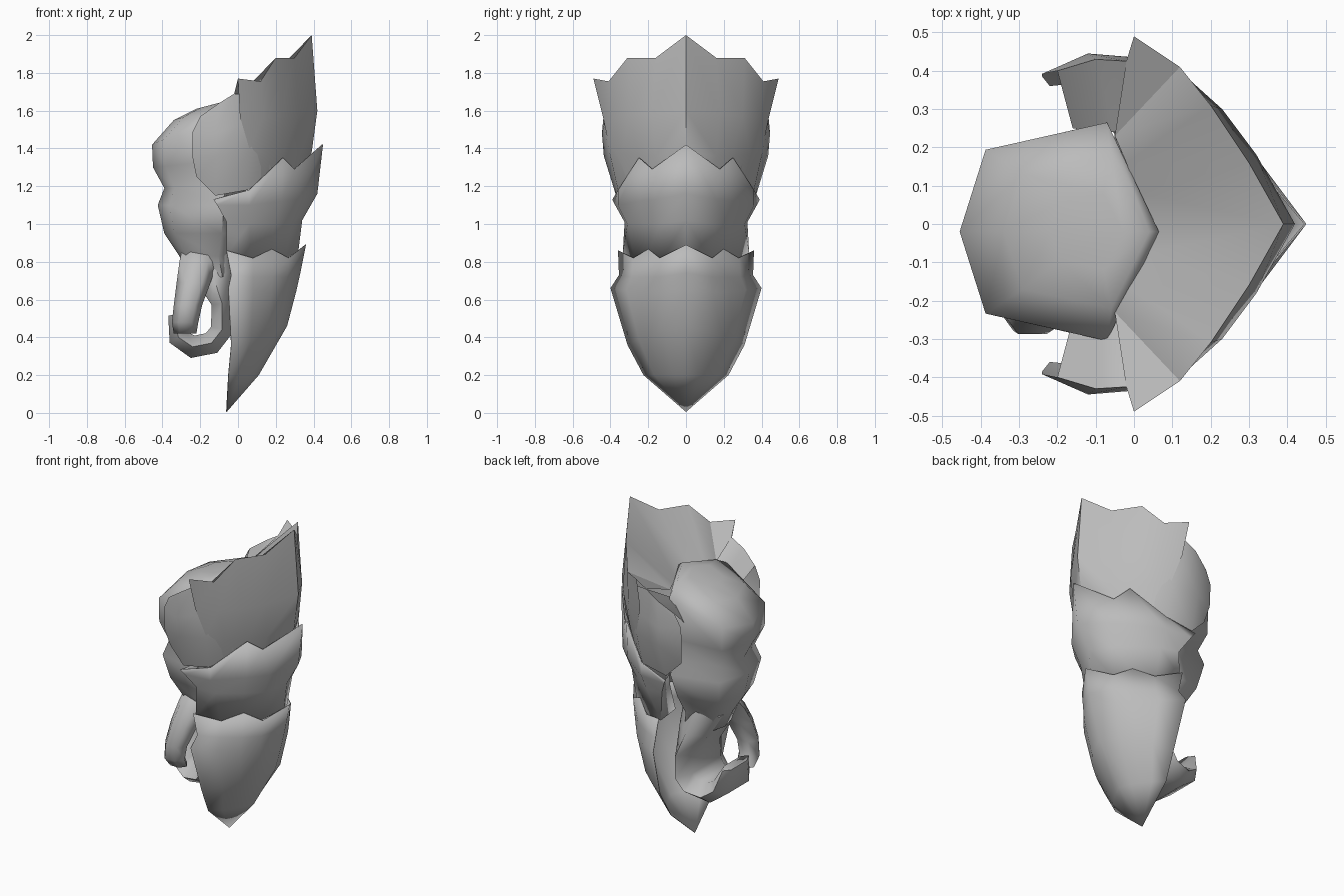
import bpy, bmesh, math
from mathutils import Vector

mat = bpy.data.materials.new("plain grey")
mat.diffuse_color = (0.5, 0.5, 0.5, 1)


def finish(bm, name, thickness=0, angle=40):
    """Turn a bmesh into a shaded object."""
    bmesh.ops.remove_doubles(bm, verts=bm.verts, dist=1e-4)
    bmesh.ops.recalc_face_normals(bm, faces=bm.faces)
    me = bpy.data.meshes.new(name)
    bm.to_mesh(me)
    bm.free()
    me.materials.append(mat)
    ob = bpy.data.objects.new(name, me)
    bpy.context.collection.objects.link(ob)
    if thickness:
        m = ob.modifiers.new("thickness", 'SOLIDIFY')
        m.thickness = thickness
        m.offset = -1
    bpy.ops.object.select_all(action='DESELECT')
    ob.select_set(True)
    bpy.context.view_layer.objects.active = ob
    bpy.ops.object.shade_smooth_by_angle(angle=math.radians(angle))
    return ob


def plate(name, rows, thickness=0.006, angle=50):
    """Skin equal rows of points and mirror them front to back."""
    bm = bmesh.new()
    for s in (1, -1):
        vs = [[bm.verts.new((x, s * y, z)) for x, y, z in r] for r in rows]
        for a, b in zip(vs, vs[1:]):
            for i in range(len(a) - 1):
                bm.faces.new((a[i], a[i + 1], b[i + 1], b[i]))
    return finish(bm, name, thickness, angle)


def loft(name, rings, angle=75):
    """Skin closed rings and cap both ends."""
    bm = bmesh.new()
    vs = [[bm.verts.new(p) for p in r] for r in rings]
    n = len(vs[0])
    for a, b in zip(vs, vs[1:]):
        for i in range(n):
            j = (i + 1) % n
            bm.faces.new((a[i], a[j], b[j], b[i]))
    bm.faces.new(vs[0])
    bm.faces.new(vs[-1])
    return finish(bm, name, angle=angle)


# Crown plate: pointed upper guard with flared ears
rim = [(.39, 0, 2), (.30, .16, 1.88), (.2, .31, 1.88), (.12, .41, 1.755), (0, .49, 1.77)]
plate("upper_plate", [
    rim,
    [(.42, 0, 1.6), (.32, .18, 1.58), (.23, .30, 1.57), (.13, .39, 1.56), (.01, .44, 1.57)],
    [(.39, 0, 1.38), (.31, .16, 1.36), (.23, .24, 1.36), (.15, .34, 1.37), (.06, .405, 1.40)],
    [(.33, 0, 1.2), (.27, .14, 1.2), (.2, .22, 1.2), (.14, .29, 1.2), (.05, .35, 1.2)]], 0)

# Hollow of the crown, sloping from the rim down to the arm
plate("upper_plate_lining", [
    rim,
    [(.03, 0, 1.6), (.01, .08, 1.61), (-.02, .16, 1.62), (-.05, .23, 1.62), (-.02, .425, 1.69)]],
    0, 30)

# Side wings of the upper guard, with a shelf back to the arm
plate("upper_side_wing", [
    [(.06, .3, 1.6), (-.05, .24, 1.58), (-.1, .24, 1.54), (-.16, .25, 1.45)],
    [(.08, .40, 1.68), (-.02, .425, 1.69), (-.1, .43, 1.64), (-.2, .4, 1.57)],
    [(.11, .38, 1.5), (0, .435, 1.52), (-.12, .445, 1.48), (-.24, .392, 1.49)],
    [(.15, .33, 1.36), (.06, .405, 1.38), (-.11, .435, 1.36), (-.24, .385, 1.35)],
    [(.19, .26, 1.26), (.05, .36, 1.18), (-.12, .37, 1.15), (-.22, .36, 1.25)]], 0, 45)

# Middle plate
plate("middle_plate", [
    [(.45, 0, 1.42), (.30, .18, 1.29), (.24, .25, 1.35), (.06, .36, 1.18), (-.13, .39, 1.13), (-.06, .25, 1.15)],
    [(.42, 0, 1.16), (.33, .16, 1.13), (.23, .25, 1.12), (.06, .36, 1.1), (-.11, .375, 1.1), (-.06, .25, 1.1)],
    [(.34, 0, 1.02), (.28, .14, 1), (.19, .22, 1), (.06, .31, 1), (-.06, .325, 1.01), (-.03, .2, 1)],
    [(.32, 0, .86), (.25, .13, .81), (.17, .2, .84), (.07, .27, .8), (-.06, .335, .84), (-.04, .16, .84)]])

# Lower plate: keeled blade running to a point
plate("lower_plate", [
    [(.36, 0, .89), (.27, .14, .82), (.18, .2, .867), (.08, .28, .82), (-.06, .36, .86)],
    [(.33, 0, .74), (.26, .14, .72), (.18, .22, .72), (.08, .29, .72), (-.035, .355, .73)],
    [(.31, 0, .65), (.25, .14, .64), (.18, .23, .64), (.08, .315, .65), (-.05, .40, .66)],
    [(.26, 0, .46), (.21, .12, .43), (.15, .19, .41), (.07, .25, .39), (-.035, .31, .36)],
    [(.11, 0, .2), (.08, .07, .2), (.05, .12, .2), (.01, .17, .2), (-.05, .225, .2)],
    [(-.06, 0, .005)] * 5], 0.004, 70)

# Arm: six-sided muscle shape with a sloping domed cap
# each ring: height, min x, max x, half depth, slope
hexagon = [(0, 0), (.13, .75), (.74, 1), (1, 0), (.74, -1), (.13, -.75)]
arm = [(.72, -.26, -.02, .15, 0), (.83, -.31, -.03, .17, 0), (.95, -.39, .02, .23, 0),
       (1.1, -.425, .05, .28, 0), (1.19, -.39, .04, .25, 0), (1.3, -.45, .06, .285, .05),
       (1.42, -.455, .065, .285, .23), (1.55, -.34, .04, .2, .12), (1.61, -.22, -.03, .1, .05)]
loft("arm", [[(a + u * (b - a), v * w - .02, z + t * u) for u, v in hexagon]
             for z, a, b, w, t in arm])

# Mitten hand: slab bent towards the inside; x, z, thickness, half width
hand = [(-.17, .86, .25, .14), (-.13, .72, .19, .19), (-.085, .58, .11, .23),
        (-.085, .44, .12, .23), (-.14, .37, .12, .22), (-.24, .35, .12, .20),
        (-.315, .40, .11, .18), (-.345, .52, .05, .13)]
rings = []
for i, (x, z, t, w) in enumerate(hand):
    a, b = hand[max(i - 1, 0)], hand[min(i + 1, len(hand) - 1)]
    d = Vector((b[0] - a[0], b[1] - a[1])).normalized()
    nx, nz = -d.y * t / 2, d.x * t / 2
    rings.append([(x + nx * k, w * v, z + nz * k) for k, v in
                  [(0, 1), (1, .6), (1, -.6), (0, -1), (-1, -.6), (-1, .6)]])
loft("hand", rings)

# Thumb: bent six-sided tube; x, y, z, radius
thumb = [(-.2, -.06, .90, .09), (-.21, -.14, .80, .1), (-.235, -.20, .69, .09),
         (-.265, -.235, .57, .075), (-.28, -.23, .48, .07), (-.28, -.19, .42, .06)]
loft("thumb", [[(x + r * math.cos(k * math.pi / 3), y + .8 * r * math.sin(k * math.pi / 3), z)
                for k in range(6)] for x, y, z, r in thumb])
